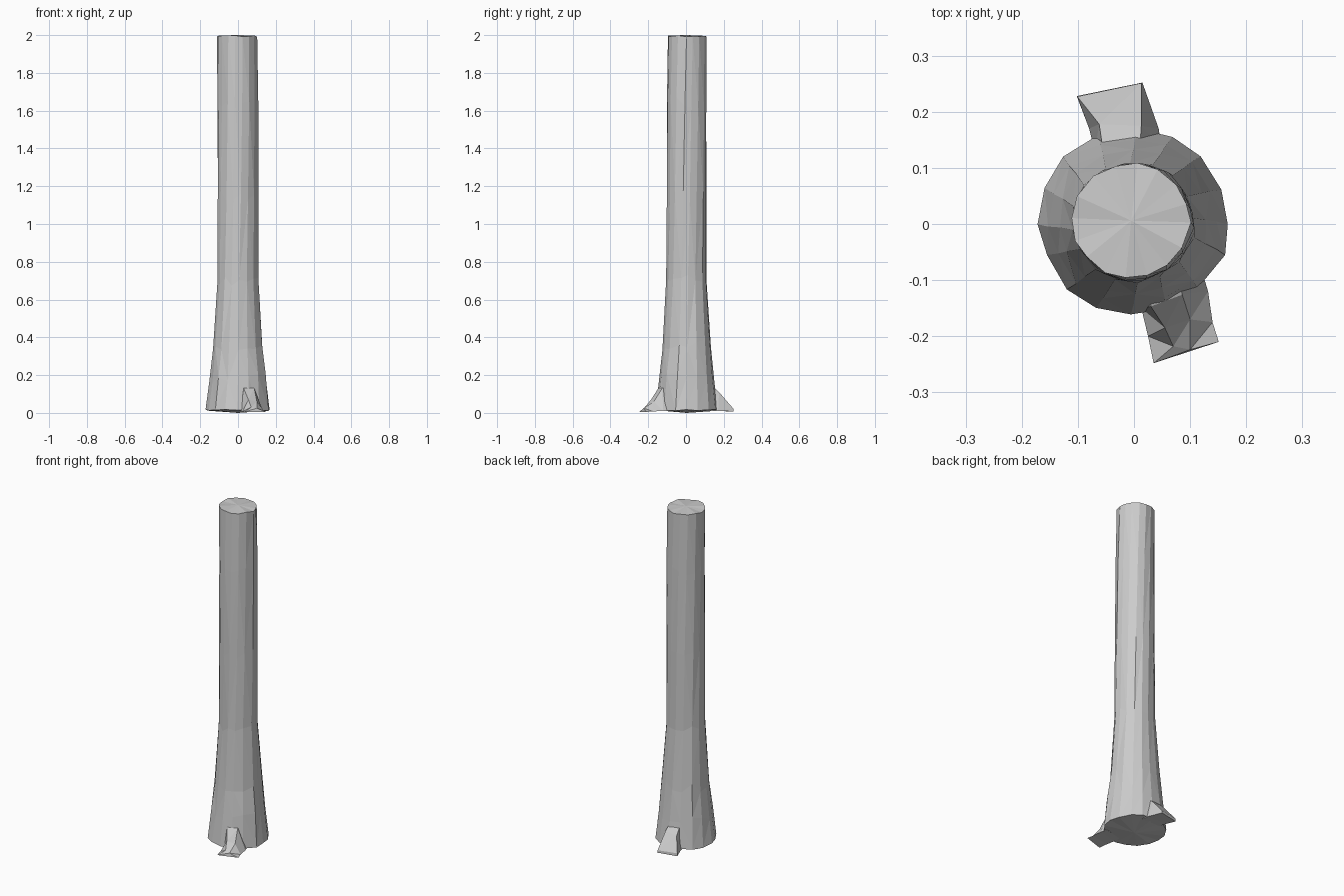
import bpy, bmesh, math, random

if "Cube" in bpy.data.objects:
    bpy.data.objects.remove(bpy.data.objects["Cube"])

random.seed(4)
SIDES = 16


def make_object(name, bm):
    bmesh.ops.recalc_face_normals(bm, faces=bm.faces)
    mesh = bpy.data.meshes.new(name)
    bm.to_mesh(mesh)
    bm.free()
    obj = bpy.data.objects.new(name, mesh)
    bpy.context.collection.objects.link(obj)
    return obj


def loft(bm, rings):
    """Bridge successive closed rings of points and return their vertices."""
    loops = [[bm.verts.new(p) for p in ring] for ring in rings]
    for a, b in zip(loops, loops[1:]):
        n = len(a)
        for i in range(n):
            j = (i + 1) % n
            bm.faces.new((a[i], a[j], b[j], b[i]))
    return loops


def fan(bm, loop, centre):
    c = bm.verts.new(centre)
    for i, v in enumerate(loop):
        bm.faces.new((v, loop[(i + 1) % len(loop)], c))


# Flared trunk: height, radius, centre x, centre y, twist
profile = [
    (0.015, 0.168, 0.000, 0.004, 0.00),
    (0.18, 0.150, 0.000, 0.004, 0.03),
    (0.36, 0.132, 0.000, 0.004, 0.05),
    (0.70, 0.109, -0.001, 0.003, 0.10),
    (1.15, 0.107, 0.000, 0.004, 0.18),
    (1.65, 0.106, -0.001, 0.004, 0.26),
    (1.995, 0.104, -0.005, 0.006, 0.32),
]
jitter = [random.uniform(-0.025, 0.025) for _ in range(SIDES)]
rings = []
for z, r, cx, cy, twist in profile:
    ring = []
    for i in range(SIDES):
        a = math.tau * i / SIDES + twist + jitter[i] * 2
        rad = r * (1 + jitter[i] + random.uniform(-0.012, 0.012))
        dz = random.uniform(-0.004, 0.004) if z in (0.015, 1.995) else random.uniform(-0.03, 0.03)
        ring.append((cx + rad * math.cos(a), cy + rad * math.sin(a), z + dz))
    rings.append(ring)
bm = bmesh.new()
loops = loft(bm, rings)
fan(bm, loops[-1], (-0.005, 0.006, 2.0))
fan(bm, loops[0], (0, 0.004, 0.0))
bmesh.ops.triangulate(bm, faces=bm.faces)
make_object("trunk", bm)


# Spreading root: each section is bottom left, top left, top right, bottom right
def root(name, sections):
    bm = bmesh.new()
    loops = loft(bm, sections)
    bm.faces.new(loops[0])
    bm.faces.new(loops[-1])
    bmesh.ops.triangulate(bm, faces=bm.faces)
    make_object(name, bm)


root("back_root", [
    [(-0.07, 0.13, 0.01), (-0.055, 0.13, 0.15), (0.01, 0.13, 0.15), (0.05, 0.13, 0.01)],
    [(-0.08, 0.17, 0.01), (-0.062, 0.178, 0.10), (0.013, 0.175, 0.11), (0.044, 0.17, 0.01)],
    [(-0.102, 0.228, 0.008), (-0.101, 0.227, 0.025), (0.013, 0.251, 0.022), (0.015, 0.252, 0.008)],
])
root("front_root", [
    [(0.01, -0.11, 0.01), (0.03, -0.12, 0.14), (0.08, -0.10, 0.14), (0.12, -0.08, 0.01)],
    [(0.013, -0.15, 0.01), (0.03, -0.147, 0.13), (0.086, -0.126, 0.13), (0.132, -0.12, 0.01)],
    [(0.025, -0.20, 0.008), (0.055, -0.185, 0.07), (0.10, -0.17, 0.06), (0.14, -0.175, 0.008)],
    [(0.035, -0.248, 0.005), (0.07, -0.218, 0.03), (0.10, -0.224, 0.025), (0.151, -0.21, 0.005)],
])
